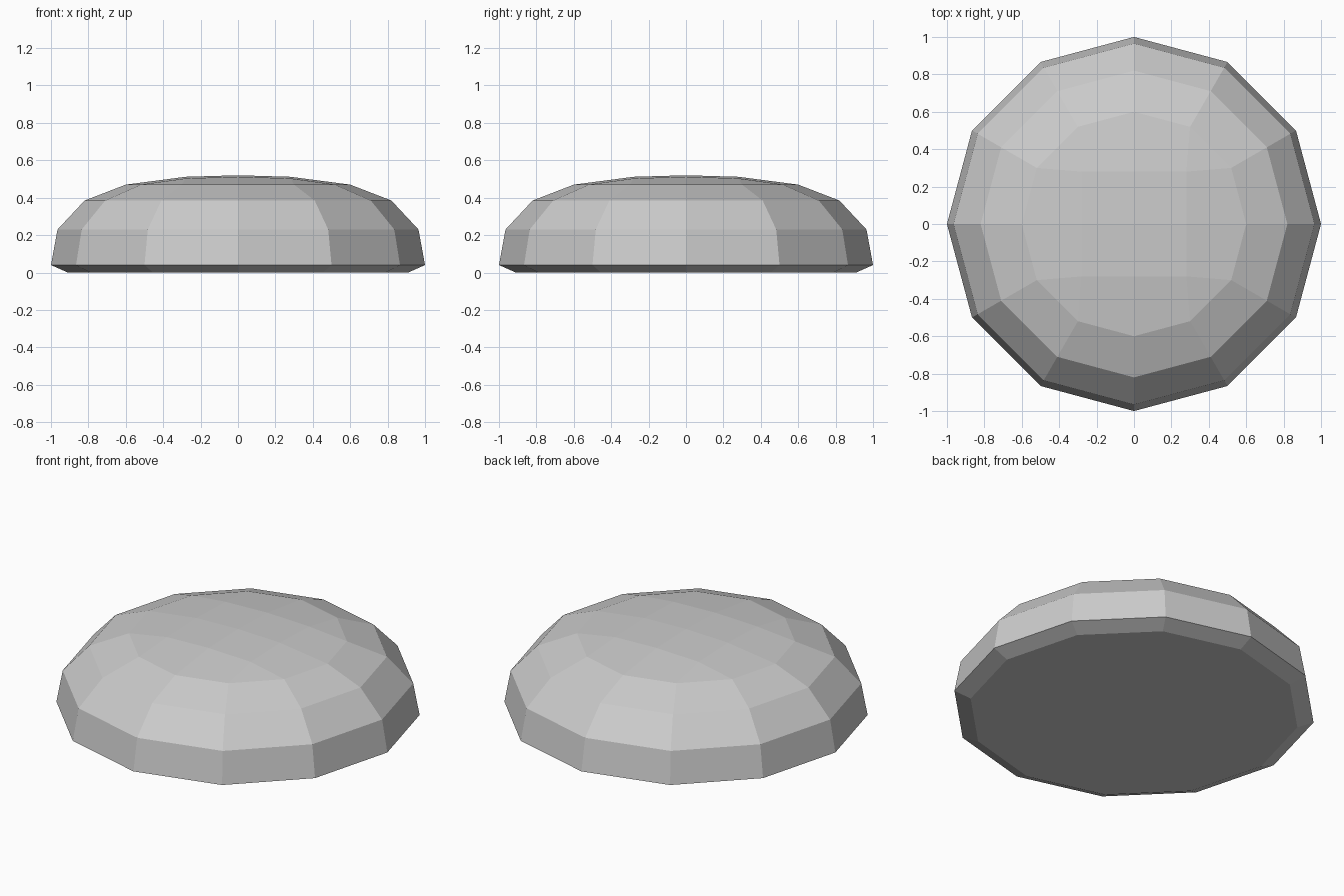
import bpy, bmesh
from math import cos, sin, pi

if "Cube" in bpy.data.objects:
    bpy.data.objects.remove(bpy.data.objects["Cube"], do_unlink=True)

SIDES = 12
# Radius and height of each ring, from the base up
PROFILE = [(0.91, 0.0), (1.0, 0.04), (0.965, 0.23), (0.82, 0.385), (0.6, 0.47)]

stone = bpy.data.materials.new("plain grey")
stone.use_nodes = True
grey = (0.6, 0.6, 0.6, 1.0)
stone.diffuse_color = grey
stone.node_tree.nodes["Principled BSDF"].inputs["Base Color"].default_value = grey

bm = bmesh.new()

# Twelve-sided wall and shoulder
rings = [[bm.verts.new((r * cos(2 * pi * i / SIDES), r * sin(2 * pi * i / SIDES), z))
          for i in range(SIDES)] for r, z in PROFILE]
for low, high in zip(rings, rings[1:]):
    for i in range(SIDES):
        j = (i + 1) % SIDES
        bm.faces.new((low[i], low[j], high[j], high[i]))

# Flat underside
bm.faces.new(rings[0][::-1])

# Crown: a square grid of quads joined to the top ring
STEP = 0.28
HEIGHTS = [0.52, 0.512, 0.503]
grid = {(x, y): bm.verts.new((x * STEP, y * STEP, HEIGHTS[abs(x) + abs(y)]))
        for x in (-1, 0, 1) for y in (-1, 0, 1)}
rim = rings[-1]
axes = [(1, 0), (0, 1), (-1, 0), (0, -1)]
for q, (ax, ay) in enumerate(axes):
    bx, by = axes[(q + 1) % 4]
    side, corner, next_side = grid[ax, ay], grid[ax + bx, ay + by], grid[bx, by]
    a, b, c, d = (rim[(3 * q + k) % SIDES] for k in range(4))
    bm.faces.new((grid[0, 0], side, corner, next_side))
    bm.faces.new((side, a, b, corner))
    bm.faces.new((corner, b, c))
    bm.faces.new((corner, c, d, next_side))

bmesh.ops.recalc_face_normals(bm, faces=bm.faces)
mesh = bpy.data.meshes.new("faceted_dome")
bm.to_mesh(mesh)
bm.free()
mesh.materials.append(stone)
dome = bpy.data.objects.new("faceted_dome", mesh)
bpy.context.collection.objects.link(dome)
